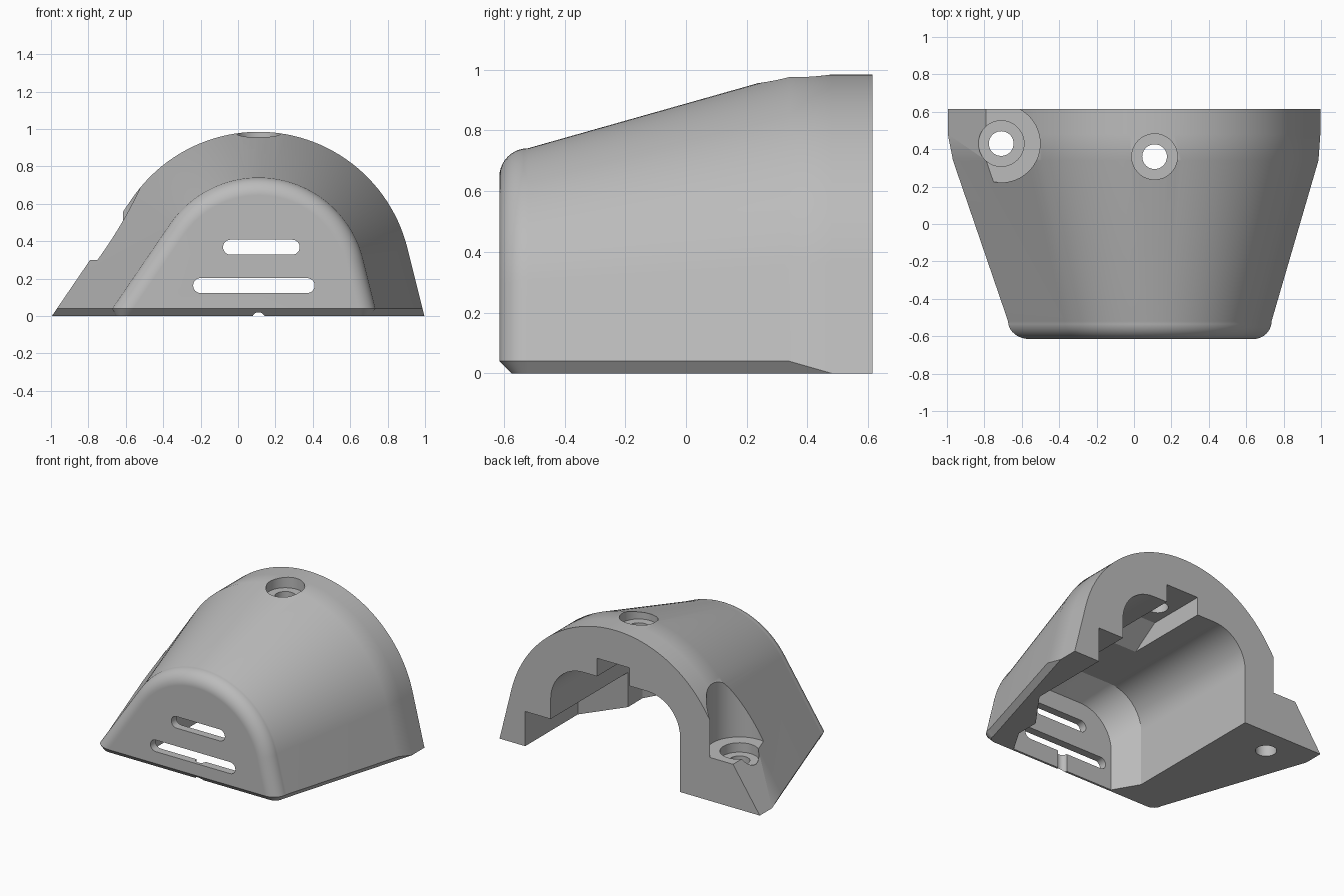
import bpy, bmesh
from math import sin, cos, tan, pi, radians
from mathutils import Matrix

cube = bpy.data.objects.get("Cube")
if cube:
    bpy.data.objects.remove(cube, do_unlink=True)

grey = bpy.data.materials.new("plain_grey")
grey.use_nodes = True
colour = (0.5, 0.5, 0.5, 1)
grey.diffuse_color = colour
grey.node_tree.nodes["Principled BSDF"].inputs["Base Color"].default_value = colour

CX, CZ = 0.11, 0.165            # axis of the arch
RIGHT, LEFT = radians(14), radians(145.7)
BACK, REAR_R, CHAMFER, FILLET = 0.615, 0.82, 0.04, 0.095


def finish(bm, name):
    bmesh.ops.remove_doubles(bm, verts=bm.verts, dist=1e-5)
    bmesh.ops.recalc_face_normals(bm, faces=bm.faces)
    mesh = bpy.data.meshes.new(name)
    bm.to_mesh(mesh)
    bm.free()
    mesh.materials.append(grey)
    obj = bpy.data.objects.new(name, mesh)
    bpy.context.collection.objects.link(obj)
    return obj


def loft(bm, rings):
    """Skin closed rings of equal length; returns the vertex rings."""
    rows = [[bm.verts.new(p) for p in ring] for ring in rings]
    for a, b in zip(rows, rows[1:]):
        for i in range(len(a)):
            j = (i + 1) % len(a)
            bm.faces.new((a[i], a[j], b[j], b[i]))
    return rows


def prism(name, ring, shift):
    bm = bmesh.new()
    rows = loft(bm, [ring, [tuple(a + b for a, b in zip(p, shift)) for p in ring]])
    for row in rows:
        bm.faces.new(row)
    return finish(bm, name)


def cylinder(name, x, y, z0, z1, r):
    ring = [(x + r * cos(i * pi / 32), y + r * sin(i * pi / 32), z0) for i in range(64)]
    return prism(name, ring, (0, 0, z1 - z0))


# Arched outer body: an arch whose radius grows toward the back
def arch_x(r, z, angle):
    return CX + (r - (z - CZ) * sin(angle)) / cos(angle)


def arch(y, r, height, low_y, low_r):
    ring = [(arch_x(low_r, 0, RIGHT), low_y, 0), (arch_x(r, height, RIGHT), y, height)]
    for i in range(49):
        a = RIGHT + (LEFT - RIGHT) * i / 48
        ring.append((CX + r * cos(a), y, CZ + r * sin(a)))
    ring += [(arch_x(r, height, LEFT), y, height), (arch_x(low_r, 0, LEFT), low_y, 0)]
    return ring


front_y = -BACK + FILLET
front_r = REAR_R - 0.283 * (0.34 - front_y)
rings = [arch(BACK, REAR_R, 0, BACK, REAR_R), arch(0.48, REAR_R, 0, 0.48, REAR_R),
         arch(0.34, REAR_R, CHAMFER, 0.34, REAR_R - CHAMFER)]
for i in range(11):
    t = i / 10 * pi / 2
    y, r = front_y - FILLET * sin(t), front_r - FILLET * (1 - cos(t))
    rings.append(arch(y, r, CHAMFER, y + CHAMFER * sin(t), r - CHAMFER * cos(t)))
bm = bmesh.new()
rows = loft(bm, rings)
bm.faces.new(rows[0])
end = rows[-1]
bm.faces.new(end[1:-1])
bm.faces.new((end[0], end[1], end[-2], end[-1]))
body = finish(bm, "arched_housing")


# Main cavity, open at the back and below, tapering at the front wall
def cavity_ring(y, inset):
    half, top, r = 0.495 - inset, 0.63 - inset, 0.25
    ring = [(CX + half, y, -0.1)]
    for side, start in ((1, 0), (-1, pi / 2)):
        for i in range(13):
            a = start + i / 12 * pi / 2
            ring.append((CX + side * (half - r) + r * cos(a), y, top - r + r * sin(a)))
    return ring + [(CX - half, y, -0.1)]


bm = bmesh.new()
rows = loft(bm, [cavity_ring(0.8, 0), cavity_ring(-0.39, 0), cavity_ring(-0.56, 0.1)])
bm.faces.new(rows[0])
bm.faces.new(rows[-1])
cutters = [finish(bm, "cavity_cutter")]

# Roof groove with a ramped end, and low side groove
cutters.append(prism("roof_groove_cutter",
                     [(0, 0.8, 0.5), (0, 0.8, 0.755), (0, 0.2, 0.755), (0, 0, 0.62), (0, 0, 0.5)],
                     (0.25, 0, 0)))
cutters.append(prism("side_groove_cutter",
                     [(0.4, 0.8, -0.1), (0.8, 0.8, -0.1), (0.8, 0.04, -0.1),
                      (0.59, -0.25, -0.1), (0.4, -0.25, -0.1)], (0, 0, 0.34)))


# Rounded vent slots in the front wall
def slot(name, x0, x1, z):
    r, ring = 0.04, []
    for x, start in ((x1 - r, -pi / 2), (x0 + r, pi / 2)):
        for i in range(13):
            a = start + pi * i / 12
            ring.append((x + r * cos(a), -0.8, z + r * sin(a)))
    return prism(name, ring, (0, 0.4, 0))


cutters.append(slot("lower_slot_cutter", -0.24, 0.41, 0.163))
cutters.append(slot("upper_slot_cutter", -0.08, 0.33, 0.368))
cutters.append(cylinder("drain_cutter", CX, -0.56, -0.1, 0.16, 0.035))

# Counterbored screw holes, the low one in a scooped recess
cutters.append(cylinder("recess_cutter", -0.71, 0.43, 0.3, 1.5, 0.208))
for x, y, seat in ((CX, 0.36, 0.91), (-0.71, 0.43, 0.235)):
    cutters.append(cylinder("screw_seat_cutter", x, y, seat, 1.5, 0.122))
    cutters.append(cylinder("screw_hole_cutter", x, y, -0.2, 1.5, 0.066))

bpy.context.view_layer.objects.active = body
for cutter in cutters:
    mod = body.modifiers.new("cut", 'BOOLEAN')
    mod.operation, mod.solver, mod.object = 'DIFFERENCE', 'EXACT', cutter
    bpy.ops.object.modifier_apply(modifier=mod.name)
    bpy.data.objects.remove(cutter, do_unlink=True)

bpy.ops.object.select_all(action='DESELECT')
body.select_set(True)
bpy.ops.object.shade_smooth_by_angle(angle=radians(25))
body.modifiers.new("even_shading", 'WEIGHTED_NORMAL').keep_sharp = True
